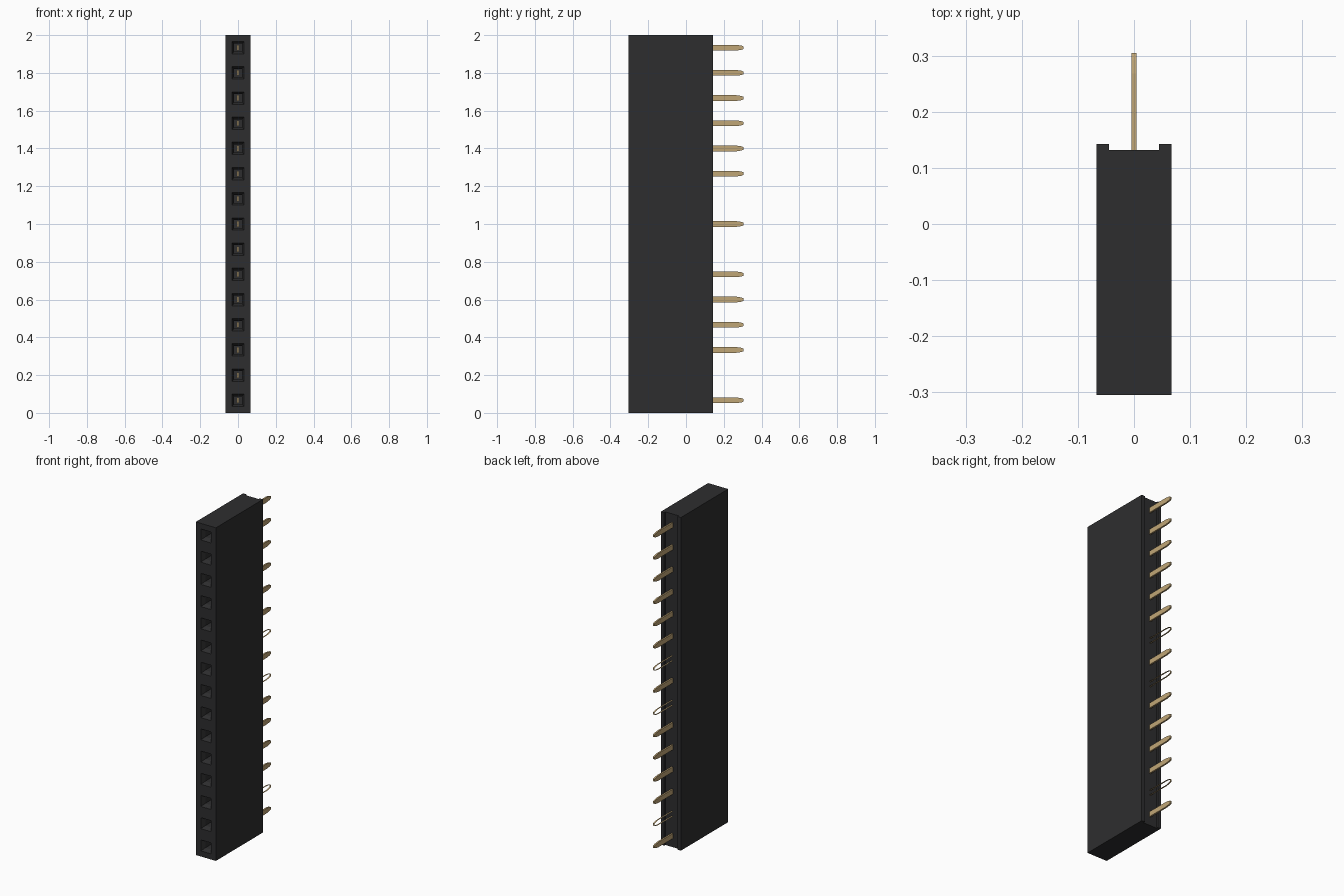
import bpy, bmesh

if "Cube" in bpy.data.objects:
    bpy.data.objects.remove(bpy.data.objects["Cube"])

N = 15                      # number of sockets
PITCH = 2 / N
HW = 0.0665                 # half width of the housing
FRONT, BACK, CHANNEL = -0.305, 0.143, 0.132
SHELL_PINS = {1, 6, 8}      # pins with open flat sides


def material(name, rgb):
    m = bpy.data.materials.new(name)
    m.diffuse_color = (*rgb, 1)
    m.use_nodes = True
    m.node_tree.nodes["Principled BSDF"].inputs["Base Color"].default_value = m.diffuse_color
    return m


def finish(bm, name, mat):
    bmesh.ops.remove_doubles(bm, verts=bm.verts, dist=1e-5)
    bmesh.ops.recalc_face_normals(bm, faces=bm.faces)
    me = bpy.data.meshes.new(name)
    bm.to_mesh(me)
    bm.free()
    me.materials.append(mat)
    ob = bpy.data.objects.new(name, me)
    bpy.context.collection.objects.link(ob)
    return ob


def face(bm, pts):
    bm.faces.new([bm.verts.new(p) for p in pts])


def square(hx, hz, y, z):
    return [(-hx, y, z - hz), (hx, y, z - hz), (hx, y, z + hz), (-hx, y, z + hz)]


black = material("black plastic", (0.027, 0.027, 0.028))
gold = material("gold metal", (0.53, 0.38, 0.18))

# Housing: one cell per socket, with a channel running along the back
outline = [(HW, FRONT), (HW, BACK), (0.045, BACK), (0.045, CHANNEL),
           (-0.045, CHANNEL), (-0.045, BACK), (-HW, BACK), (-HW, FRONT)]
bm = bmesh.new()
for i in range(N):
    z = (i + 0.5) * PITCH
    lo, hi = i * PITCH, (i + 1) * PITCH
    for (xa, ya), (xb, yb) in zip(outline, outline[1:]):
        face(bm, [(xa, ya, lo), (xb, yb, lo), (xb, yb, hi), (xa, ya, hi)])
    # Front rim, funnel and square hole
    rings = [square(HW, PITCH / 2, FRONT, z), square(0.033, 0.033, FRONT, z),
             square(0.021, 0.021, FRONT + 0.025, z), square(0.021, 0.021, -0.08, z)]
    for a, b in zip(rings, rings[1:]):
        for k in range(4):
            n = (k + 1) % 4
            face(bm, [a[k], a[n], b[n], b[k]])
    face(bm, rings[-1])
for z in (0, 2):
    face(bm, [(x, y, z) for x, y in outline])
finish(bm, "housing", black)

# Pins: flat blades with a tapered tip, visible at the bottom of each socket
half = [(-0.13, 0.015), (0.268, 0.015), (0.292, 0.0115), (0.305, 0.007)]
blade = half + [(y, -h) for y, h in reversed(half)]
T = 0.0048
for i in range(N):
    z = (i + 0.5) * PITCH
    bm = bmesh.new()
    for k, (ya, za) in enumerate(blade):
        yb, zb = blade[(k + 1) % len(blade)]
        face(bm, [(-T, ya, z + za), (T, ya, z + za), (T, yb, z + zb), (-T, yb, z + zb)])
    if i not in SHELL_PINS:
        for x in (-T, T):
            face(bm, [(x, y, z + h) for y, h in blade])
    finish(bm, f"pin_{i + 1}", gold)
